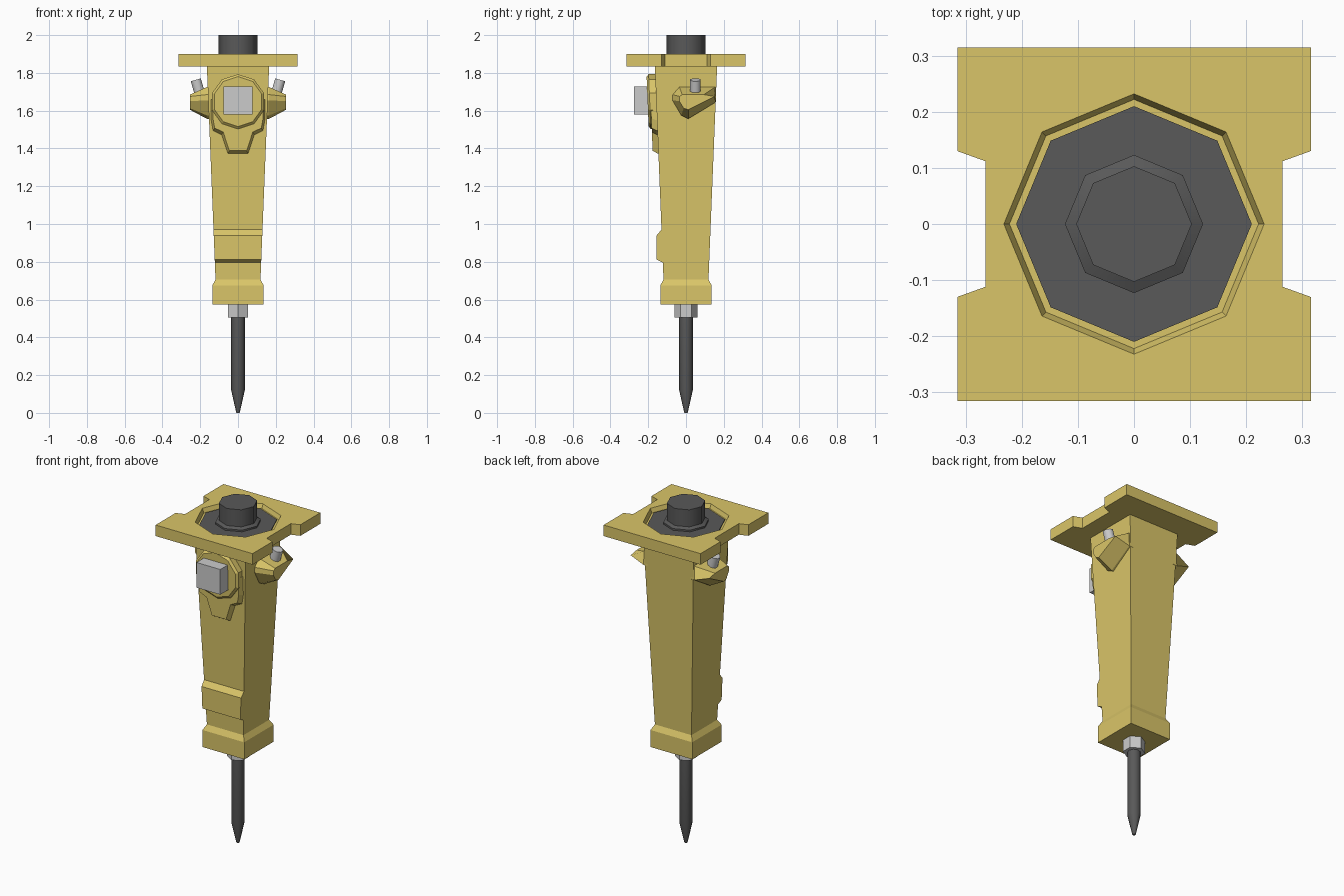
import bpy, bmesh
from math import sin, cos, pi, radians
from mathutils import Matrix, Vector

if "Cube" in bpy.data.objects:
    bpy.data.objects.remove(bpy.data.objects["Cube"])


def material(name, rgb):
    m = bpy.data.materials.new(name)
    m.diffuse_color = (*rgb, 1)
    m.use_nodes = True
    m.node_tree.nodes["Principled BSDF"].inputs["Base Color"].default_value = m.diffuse_color
    return m


YELLOW = material("yellow_paint", (0.70, 0.56, 0.14))
DARK = material("dark_steel", (0.10, 0.10, 0.10))


def loft(name, rings, mat=None, mirror=False, smooth=0):
    """Skin a list of equal-length point rings and cap both ends."""
    bm = bmesh.new()
    loops = [[bm.verts.new(p) for p in ring] for ring in rings]
    n = len(loops[0])
    for a, b in zip(loops, loops[1:]):
        for i in range(n):
            j = (i + 1) % n
            bm.faces.new((a[i], a[j], b[j], b[i]))
    bm.faces.new(loops[0])
    bm.faces.new(loops[-1])
    bmesh.ops.recalc_face_normals(bm, faces=bm.faces)
    me = bpy.data.meshes.new(name)
    bm.to_mesh(me)
    bm.free()
    ob = bpy.data.objects.new(name, me)
    bpy.context.collection.objects.link(ob)
    if mat:
        me.materials.append(mat)
    if mirror:
        ob.modifiers.new("mirror", 'MIRROR')
    if smooth:
        bpy.ops.object.select_all(action='DESELECT')
        bpy.context.view_layer.objects.active = ob
        ob.select_set(True)
        bpy.ops.object.shade_smooth_by_angle(angle=radians(smooth))
    return ob


def lathe(name, profile, sides, mat=None, turn=0.0, at=None, **kw):
    """Stack regular polygons given as (radius, z)."""
    at = at or Matrix()
    ang = [turn + 2 * pi * i / sides for i in range(sides)]
    rings = [[at @ Vector((r * cos(a), r * sin(a), z)) for a in ang] for r, z in profile]
    return loft(name, rings, mat, **kw)


def half_width(z):
    """Half width of the tapered housing at height z."""
    return 0.119 + (z - 0.706) * 0.0405


def on_front(outline, out):
    """Put an (x, z) outline on the sloping front face, raised by out."""
    return [(x, -half_width(z) - out, z) for x, z in outline]


def symmetric(half):
    return half + [(-x, z) for x, z in reversed(half)]


# Chisel with pointed tip, and hexagonal bushing
lathe("chisel", [(0.009, 0), (0.036, 0.12), (0.036, 0.56)], 8, DARK, smooth=50)
lathe("bushing", [(0.06, 0.505), (0.06, 0.59)], 6, turn=pi / 2)

# Square housing with flared collar
R2 = 2 ** 0.5
lathe("housing", [(w * R2, z) for w, z in
                  [(0.136, 0.575), (0.136, 0.675), (0.119, 0.706), (half_width(1.84), 1.84)]],
      4, YELLOW, turn=pi / 4)

# Raised pad low on the front
pad = [(-0.11, 0.97), (-half_width(0.97), 0.97), (-0.155, 0.94), (-0.155, 0.812),
       (-half_width(0.795), 0.795), (-0.11, 0.795)]
loft("front_pad", [[(s * half_width(z), y, z) for y, z in pad] for s in (-1, 1)], YELLOW)

# Mounting plate with notched sides and an octagonal recess
quarter = [(0.315, -0.315), (0.315, -0.13), (0.265, -0.112),
           (0.265, 0.112), (0.315, 0.13), (0.315, 0.315)]
outline = quarter + [(-x, -y) for x, y in quarter]
plate = loft("mounting_plate", [[(x, y, z) for x, y in outline] for z in (1.835, 1.90)], YELLOW)
cutter = lathe("recess_cutter", [(0.222, 1.875), (0.232, 1.90), (0.240, 1.92)], 8, YELLOW)
cutter.hide_render = True
cutter.hide_set(True)
cut = plate.modifiers.new("recess", 'BOOLEAN')
cut.operation = 'DIFFERENCE'
cut.object = cutter

# Dark disc in the recess with the flanged top stub
lathe("recess_disc", [(0.21, 1.865), (0.21, 1.88)], 8, DARK)
lathe("top_stub", [(0.123, 1.87), (0.123, 1.89), (0.103, 1.90), (0.103, 2.0)], 8, DARK, smooth=50)

# Ten-sided front cover with bevelled rim
def decagon(r):
    return [(r * cos(pi / 2 + i * pi / 5), 1.648 + r * sin(pi / 2 + i * pi / 5)) for i in range(10)]


loft("front_cover", [on_front(decagon(r), o) for r, o in
                     [(0.145, -0.02), (0.145, 0.035), (0.132, 0.046)]], YELLOW)

# Apron below the cover
apron_base = symmetric([(0.142, 1.66), (0.142, 1.55), (0.132, 1.495), (0.087, 1.473), (0.053, 1.373)])
apron_top = symmetric([(0.135, 1.66), (0.133, 1.56), (0.123, 1.508), (0.078, 1.486), (0.046, 1.388)])
loft("front_apron", [on_front(apron_base, -0.02), on_front(apron_base, 0.005),
                     on_front(apron_top, 0.03)], YELLOW)

# Grey block on the cover
loft("front_block", [[(x, y, z) for x, z in
                      [(-0.077, 1.58), (0.077, 1.58), (0.077, 1.728), (-0.077, 1.728)]]
                     for y in (-0.18, -0.275)])

# Tapered side ears, mirrored
ear_in = [(-0.035, 1.725), (0.155, 1.725), (0.158, 1.645), (0.012, 1.557),
          (-0.025, 1.575), (-0.072, 1.655), (-0.07, 1.685)]
ear_out = [(-0.02, 1.685), (0.095, 1.685), (0.150, 1.675), (0.012, 1.605),
           (-0.012, 1.613), (-0.035, 1.65), (-0.033, 1.675)]
loft("side_ears", [[(x, y, z) for y, z in pts] for x, pts in
                   [(0.14, ear_in), (0.165, ear_in), (0.255, ear_out)]], YELLOW, mirror=True)

# Grey fittings tilted outward on the ears
tilt = Matrix.Translation((0.211, 0.05, 1.72)) @ Matrix.Rotation(radians(16), 4, 'Y')
lathe("ear_fittings", [(0.03, -0.04), (0.03, 0.045)], 8, turn=pi / 8, at=tilt,
      mirror=True, smooth=50)
